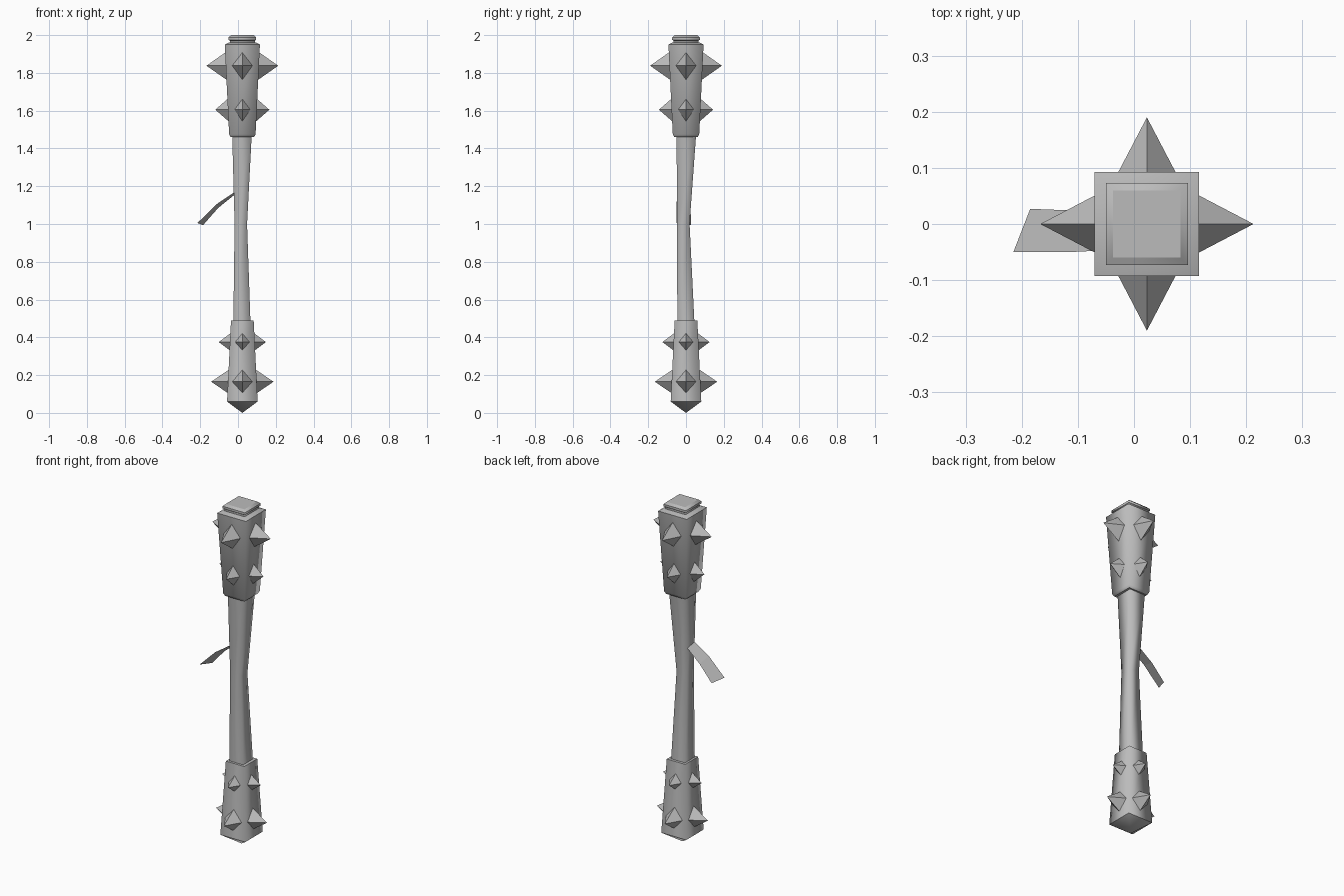
import bpy, bmesh
from math import pi
from mathutils import Matrix, Vector

cube = bpy.data.objects.get("Cube")
if cube:
    bpy.data.objects.remove(cube, do_unlink=True)

CX = 0.023  # axis of the club

grey = bpy.data.materials.new("plain grey")
grey.use_nodes = True
colour = (0.5, 0.5, 0.5, 1)
grey.diffuse_color = colour
grey.node_tree.nodes["Principled BSDF"].inputs["Base Color"].default_value = colour


def finish(name, bm, smooth=False):
    bmesh.ops.recalc_face_normals(bm, faces=bm.faces)
    for f in bm.faces:
        f.smooth = smooth
    # keep the horizontal rims crisp while the corners blend
    for e in bm.edges:
        level = abs(e.verts[0].co.z - e.verts[1].co.z) < 0.002
        if level and len(e.link_faces) == 2 and e.calc_face_angle() > 0.5:
            e.smooth = False
    mesh = bpy.data.meshes.new(name)
    bm.to_mesh(mesh)
    bm.free()
    mesh.materials.append(grey)
    obj = bpy.data.objects.new(name, mesh)
    bpy.context.collection.objects.link(obj)
    return obj


def square_loft(name, rings):
    """Square sections given as (z, half width, x, y), capped at both ends."""
    bm = bmesh.new()
    loops = []
    for z, w, x, y in rings:
        loops.append([bm.verts.new((x + w * a, y + w * b, z))
                      for a, b in ((-1, -1), (1, -1), (1, 1), (-1, 1))])
    for low, high in zip(loops, loops[1:]):
        for i in range(4):
            j = (i + 1) % 4
            bm.faces.new((low[i], low[j], high[j], high[i]))
    bm.faces.new(loops[0][::-1])
    bm.faces.new(loops[-1])
    bmesh.ops.remove_doubles(bm, verts=bm.verts, dist=0.0005)
    return finish(name, bm, smooth=True)


def straight(*profile):
    return [(z, w, CX, 0) for z, w in profile]


# Body
square_loft("shaft", [(0.45, 0.046, 0.021, 0), (1.0, 0.033, 0.015, -0.014),
                      (1.48, 0.052, 0.021, 0.002)])
square_loft("pommel", straight((0, 0.0001), (0.06, 0.081), (0.49, 0.06)))
square_loft("head", straight((1.46, 0.062), (1.475, 0.07), (1.95, 0.093), (1.96, 0.073)))
square_loft("head_cap", straight((1.95, 0.066), (1.97, 0.066), (1.975, 0.073),
                                 (1.988, 0.073), (2.0, 0.06)))


# Four spikes around the body at each level
def spike_ring(name, z, base, tip, wide, tall):
    bm = bmesh.new()
    for k in range(4):
        turn = Matrix.Translation((CX, 0, z)) @ Matrix.Rotation(k * pi / 2, 4, "Z")
        point = bm.verts.new(turn @ Vector((tip, 0, 0)))
        foot = [bm.verts.new(turn @ Vector((base, y, h)))
                for y, h in ((wide, 0), (0, tall), (-wide, 0), (0, -tall))]
        for i in range(4):
            bm.faces.new((foot[i], foot[(i + 1) % 4], point))
        bm.faces.new(foot[::-1])
    finish(name, bm)


spike_ring("head_spikes_upper", 1.838, 0.083, 0.19, 0.056, 0.075)
spike_ring("head_spikes_lower", 1.605, 0.071, 0.143, 0.045, 0.063)
spike_ring("pommel_spikes_upper", 0.375, 0.061, 0.125, 0.041, 0.048)
spike_ring("pommel_spikes_lower", 0.165, 0.071, 0.165, 0.056, 0.064)

# Loose strap hanging from the shaft on the right
bm = bmesh.new()
front = [(-0.014, -0.045, 1.172), (-0.113, -0.05, 1.105), (-0.215, -0.05, 1.005)]
back = [(-0.012, 0.018, 1.16), (-0.105, 0.024, 1.085), (-0.185, 0.027, 0.994)]
front = [bm.verts.new(p) for p in front]
back = [bm.verts.new(p) for p in back]
for i in range(2):
    bm.faces.new((front[i], front[i + 1], back[i + 1], back[i]))
finish("strap", bm)
for f in bpy.data.objects["strap"].data.polygons:
    if f.normal.z < 0:
        f.flip()
